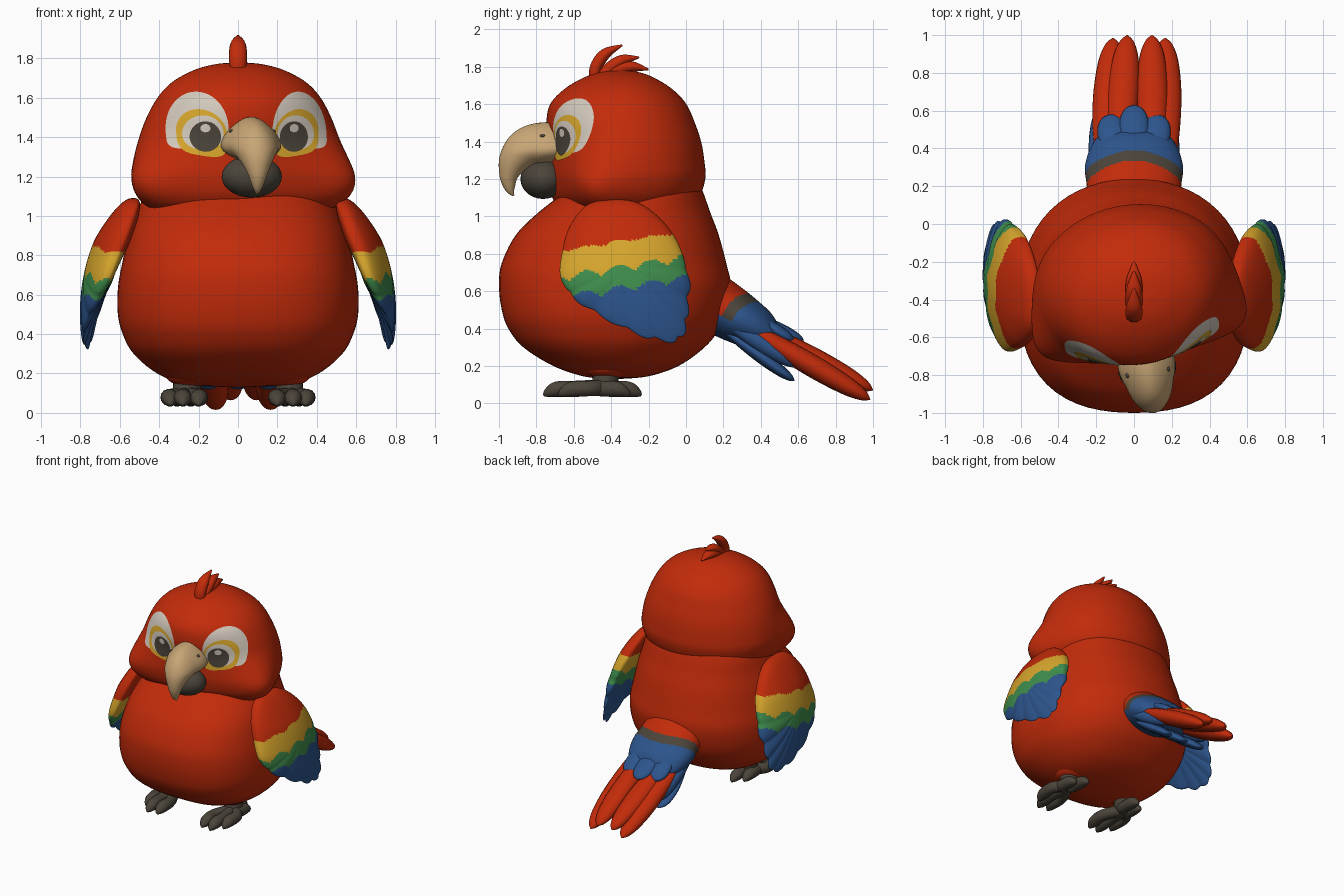
import bpy, bmesh, math
from mathutils import Vector, Matrix
from mathutils.bvhtree import BVHTree

if "Cube" in bpy.data.objects:
    bpy.data.objects.remove(bpy.data.objects["Cube"])


def material(name, rgb):
    m = bpy.data.materials.new(name)
    m.diffuse_color = (*rgb, 1)
    m.use_nodes = True
    m.node_tree.nodes["Principled BSDF"].inputs["Base Color"].default_value = m.diffuse_color
    return m


RED = material("red", (0.54, 0.024, 0.003))
BLUE = material("blue", (0.026, 0.09, 0.265))
GREEN = material("green", (0.05, 0.27, 0.075))
YELLOW = material("yellow", (0.68, 0.38, 0.025))
WHITE = material("off white", (0.66, 0.59, 0.51))
HORN = material("horn", (0.58, 0.38, 0.18))
DARK = material("dark brown", (0.07, 0.058, 0.042))
X = Vector((1, 0, 0))
# the head is turned slightly to one side
HEAD = Matrix.Translation((0, -.33, 0)) @ Matrix.Rotation(.16, 4, 'Z') @ Matrix.Translation((0, .33, 0))


def build(name, verts, faces, mats, rule=None, matrix=None):
    me = bpy.data.meshes.new(name)
    me.from_pydata(verts, [], faces)
    bm = bmesh.new()
    bm.from_mesh(me)
    bmesh.ops.recalc_face_normals(bm, faces=bm.faces)
    for f in bm.faces:
        f.smooth = True
        if rule:
            f.material_index = rule(f.calc_center_median())
    bm.to_mesh(me)
    bm.free()
    for m in mats:
        me.materials.append(m)
    o = bpy.data.objects.new(name, me)
    bpy.context.collection.objects.link(o)
    if matrix:
        o.matrix_world = matrix
    return o


def spline(rows, sub, closed=False):
    n, out = len(rows), []
    get = (lambda i: rows[i % n]) if closed else (lambda i: rows[min(max(i, 0), n - 1)])
    for i in range(n if closed else n - 1):
        for k in range(sub):
            t = k / sub
            out.append([.5 * (2 * b + (c - a) * t + (2 * a - 5 * b + 4 * c - d) * t * t
                              + (3 * b - a - 3 * c + d) * t ** 3)
                        for a, b, c, d in zip(get(i - 1), get(i), get(i + 1), get(i + 2))])
    return out if closed else out + [list(rows[-1])]


def tube_faces(n, seg):
    faces = [(i * seg + j, i * seg + (j + 1) % seg, (i + 1) * seg + (j + 1) % seg, (i + 1) * seg + j)
             for i in range(n - 1) for j in range(seg)]
    return faces + [tuple(range(seg)), tuple(range((n - 1) * seg, n * seg))]


def loft(name, rows, mats, rule=None, flat=False, seg=24, sub=5, matrix=None, bend=None):
    """Elliptical sections; rows are x, y, z, half width, half depth."""
    st = spline(rows, sub)
    pts = [Vector(s[:3]) for s in st]
    verts = []
    for i, s in enumerate(st):
        t = (pts[min(i + 1, len(pts) - 1)] - pts[max(i - 1, 0)]).normalized()
        side = X if flat else (X - t * X.dot(t)).normalized()
        up = Vector((0, 1, 0)) if flat else t.cross(side)
        for j in range(seg):
            a = 2 * math.pi * j / seg
            v = pts[i] + side * max(s[3], .001) * math.cos(a) + up * max(s[4], .001) * math.sin(a)
            verts.append(bend(v) if bend else v)
    return build(name, verts, tube_faces(len(st), seg), mats, rule, matrix)


def feather(name, p0, p1, w, th, mat):
    p0, p1 = Vector(p0), Vector(p1)
    prof = [(0, .5), (.25, .85), (.55, 1), (.8, .85), (.94, .5), (1, .03)]
    return loft(name, [(*p0.lerp(p1, t), w * k, th * k) for t, k in prof], [mat], seg=16)


def ball(name, c, r, mat, matrix=None):
    rows = [(c[0], c[1], c[2] - r[2] * math.cos(math.pi * i / 14), r[0] * math.sin(math.pi * i / 14),
             r[1] * math.sin(math.pi * i / 14)) for i in range(15)]
    return loft(name, rows, [mat], flat=True, sub=1, matrix=matrix)


def upright(table):
    return [(0, (f + b) / 2, z, hx, (b - f) / 2) for z, f, b, hx in table]


# body: height, front, back, half width; slightly squarer towards the front
def fuller(v):
    dx, dy = v.x, v.y + .38
    k = 1 + (.07 if dy < 0 else .03) * math.sin(2 * math.atan2(dy, dx)) ** 2
    return Vector((dx * k, dy * k - .38, v.z))


loft("body", upright([(.13, -.42, -.36, .02), (.145, -.55, -.2, .26), (.2, -.71, -.04, .41), (.3, -.87, .1, .53),
                      (.4, -.95, .18, .585), (.5, -.985, .22, .61), (.63, -1, .24, .61), (.75, -.985, .215, .59),
                      (.9, -.91, .175, .555), (1.02, -.79, .13, .51), (1.12, -.66, .095, .47), (1.2, -.55, .06, .42)]),
     [RED], flat=True, seg=64, bend=fuller)


# head with full cheeks
def cheeks(v):
    s = 1 if v.x > 0 else -1
    d = (v - Vector((.42 * s, -.53, 1.18))).length_squared
    return v + Vector((.85 * s, -.5, -.15)) * .125 * math.exp(-d / .035)


head = loft("head", upright([(1.03, -.5, -.15, .25), (1.045, -.65, -.05, .42), (1.1, -.71, .06, .49),
                             (1.2, -.735, .1, .525), (1.3, -.735, .095, .52), (1.4, -.735, .078, .5),
                             (1.5, -.745, .045, .468), (1.6, -.725, 0, .415), (1.68, -.65, -.075, .34),
                             (1.74, -.55, -.17, .23), (1.77, -.46, -.25, .12), (1.78, -.37, -.34, .01)]),
            [RED], flat=True, seg=96, sub=6, matrix=HEAD, bend=cheeks)

# eyes: thin plates laid on the head surface
tree = BVHTree.FromPolygons([v.co for v in head.data.vertices], [tuple(p.vertices) for p in head.data.polygons])


def plate(name, s, cu, cz, a, up, down, power, off, mat, tilt=0):
    verts, seg, rings = [], 48, 12
    for i in range(rings + 1):
        r = max(i / rings, .01)
        for j in range(seg):
            c, d = math.cos(2 * math.pi * j / seg), math.sin(2 * math.pi * j / seg)
            e = 2 / (power if d < 0 else 2)
            u = cu + r * a * math.copysign(abs(c) ** e, c)
            z = cz + r * (up if d > 0 else down) * math.copysign(abs(d) ** e, d) + tilt * (u - cu)
            hit, nor, _, _ = tree.ray_cast(Vector((s * u, -2, z)), Vector((0, 1, 0)))
            if nor.y > 0:
                nor = -nor
            verts.append(hit + nor * off)
    o = build(name, verts, tube_faces(rings + 1, seg)[:-1], [mat], matrix=HEAD)
    if o.data.polygons[5].normal.y > 0:
        o.data.flip_normals()


for s, side in ((-1, "left"), (1, "right")):
    plate(side + "_eye_patch", s, .262, 1.43, .15, .2, .09, 5, .002, WHITE)
    plate(side + "_eye_ring", s, .24, 1.415, .124, .125, .11, 3.5, .004, YELLOW, .15)
    plate(side + "_eye_white", s, .236, 1.415, .1, .095, .08, 2.2, .006, WHITE)
    plate(side + "_pupil", s, .225, 1.4, .076, .08, .075, 2, .008, DARK)
    plate(side + "_eye_glint", s, .225, 1.445, .024, .022, .02, 2, .0095, WHITE)
    ball(side + "_nostril", (.108 * s, -.79, 1.43), (.012, .014, .01), DARK, HEAD)


# beak, narrower along its ridge
def ridge(v):
    return Vector((v.x * max(.6, min(1.06, 1 + (1.36 - v.z) * 3)), v.y, v.z))


loft("upper_beak", [(0, -.64, 1.39, .15, .1), (0, -.76, 1.39, .158, .113), (0, -.86, 1.365, .125, .108),
                    (0, -.925, 1.3, .086, .085), (0, -.955, 1.22, .05, .052), (0, -.95, 1.15, .025, .028),
                    (0, -.93, 1.11, .004, .005)], [HORN], seg=32, sub=8, matrix=HEAD, bend=ridge)
ball("lower_beak", (0, -.77, 1.2), (.155, .12, .107), DARK, HEAD)

# crest of three curled feathers
for i, pts in enumerate([[(-.49, 1.73), (-.48, 1.8), (-.43, 1.87), (-.34, 1.915)],
                         [(-.46, 1.74), (-.41, 1.79), (-.34, 1.835), (-.25, 1.85)],
                         [(-.43, 1.75), (-.37, 1.785), (-.29, 1.8), (-.2, 1.785)]]):
    loft(f"crest_feather_{i + 1}", [(0, y, z, w, w * .75) for (y, z), w in zip(pts, (.04, .045, .04, .006))],
         [RED], seg=14)

# wings: a curved lens with a scalloped feather edge and colour bands
OUTLINE = [(-.4, 1.09), (-.25, 1.07), (-.12, .97), (-.03, .83), (.015, .65), (.01, .52), (0, .42), (-.04, .34),
           (-.15, .34), (-.28, .38), (-.44, .46), (-.58, .55), (-.67, .67), (-.66, .82), (-.62, .95), (-.53, 1.06)]


def band(c):
    b = c.z - .16 * (c.y + .33)
    w = .045 * abs(math.sin((c.y + .1) * 18))
    return 0 if b > .86 + w * .3 else 1 if b > .7 + w else 2 if b > .59 + w else 3


for s, side in ((-1, "left"), (1, "right")):
    edge, verts, steps = spline(OUTLINE, 10, True), [], 64
    for i in range(steps + 1):
        phi = math.pi * min(max(i / steps, .002), .998)
        r, h = math.sin(phi), math.cos(phi)
        for j, (ey, ez) in enumerate(edge):
            k = j / 10
            wave = abs(math.sin((k - 3.5) / 8 * math.pi * 7)) if 3.5 < k < 11.5 else .6
            f = r * (1 + .06 * (wave - .6) * r ** 3)
            y, z = -.33 + f * (ey + .33), .74 + f * (ez - .74)
            full = math.copysign(abs(h) ** (.7 if z > .7 else .7 + min(.3, (.7 - z) * 1.5)), h)
            thick = min(max(.04 + .13 * (z - .42), .028), .1) * (1 - .3 * (1 - wave) * r * r)
            mid = .788 - .25 * max((z - .33) / .75, 0) ** 1.6 - .4 * (y + .33) ** 2
            verts.append((s * (mid + thick * full), y, z))
    build(side + "_wing", verts, tube_faces(steps + 1, len(edge)), [RED, YELLOW, GREEN, BLUE], band)


# tail base: red, then a brown band, then blue, all blue underneath
def tail_rule(c):
    t = .866 * c.y - .5 * c.z + 1.1 * c.x ** 2
    if c.z < .58 - .577 * c.y:
        return 2
    return 0 if t < -.005 else 1 if t < .065 else 2


loft("tail_base", [(0, .02, .61, .24, .17), (0, .2, .505, .25, .15), (0, .3, .445, .26, .135),
                   (0, .4, .385, .23, .11), (0, .47, .34, .17, .06), (0, .5, .32, .02, .01)],
     [RED, DARK, BLUE], tail_rule, seg=48, sub=14)
for i, (x, y) in enumerate([(-.125, .58), (0, .63), (.125, .58)]):
    feather(f"tail_cover_top_{i + 1}", (x * .8, .36, .465), (x, y, .33), .08, .035, BLUE)
    feather(f"tail_cover_under_{i + 1}", (x, .22, .38), (x * 1.25, .58, .12), .09, .035, BLUE)
for s, side in ((-1, "left"), (1, "right")):
    feather(f"tail_cover_{side}", (.2 * s, .24, .42), (.18 * s, .61, .2), .05, .05, BLUE)
for i, (x0, x1, y, z0, z1) in enumerate([(-.16, -.11, .985, .42, .02), (-.085, -.035, 1, .44, .07),
                                         (.1, .095, 1, .44, .07), (.17, .165, .985, .42, .02)]):
    feather(f"tail_feather_{i + 1}", (x0, .3, z0), (x1, y, z1), .084, .06, RED)

# legs and feet
for s, side in ((-1, "left"), (1, "right")):
    ball(side + "_thigh", (.24 * s, -.42, .2), (.13, .14, .07), RED)
    loft(side + "_leg", [(.25 * s, -.42, .2, .075, .075), (.26 * s, -.43, .13, .07, .07),
                         (.27 * s, -.44, .08, .06, .07), (.27 * s, -.44, .05, .03, .03)], [DARK], flat=True)
    for i, (x, y) in enumerate([(.2, -.75), (.28, -.76), (.345, -.68), (.24, -.24), (.31, -.3)]):
        d = 1 if y > -.45 else -1
        loft(f"{side}_toe_{i + 1}", [(.27 * s, -.44, .085, .045, .045), (x * s, y - .17 * d, .08, .042, .042),
                                     (x * s, y - .07 * d, .075, .045, .043), (x * s, y - .02 * d, .055, .028, .026),
                                     (x * s, y, .04, .006, .006)], [DARK], seg=14)
